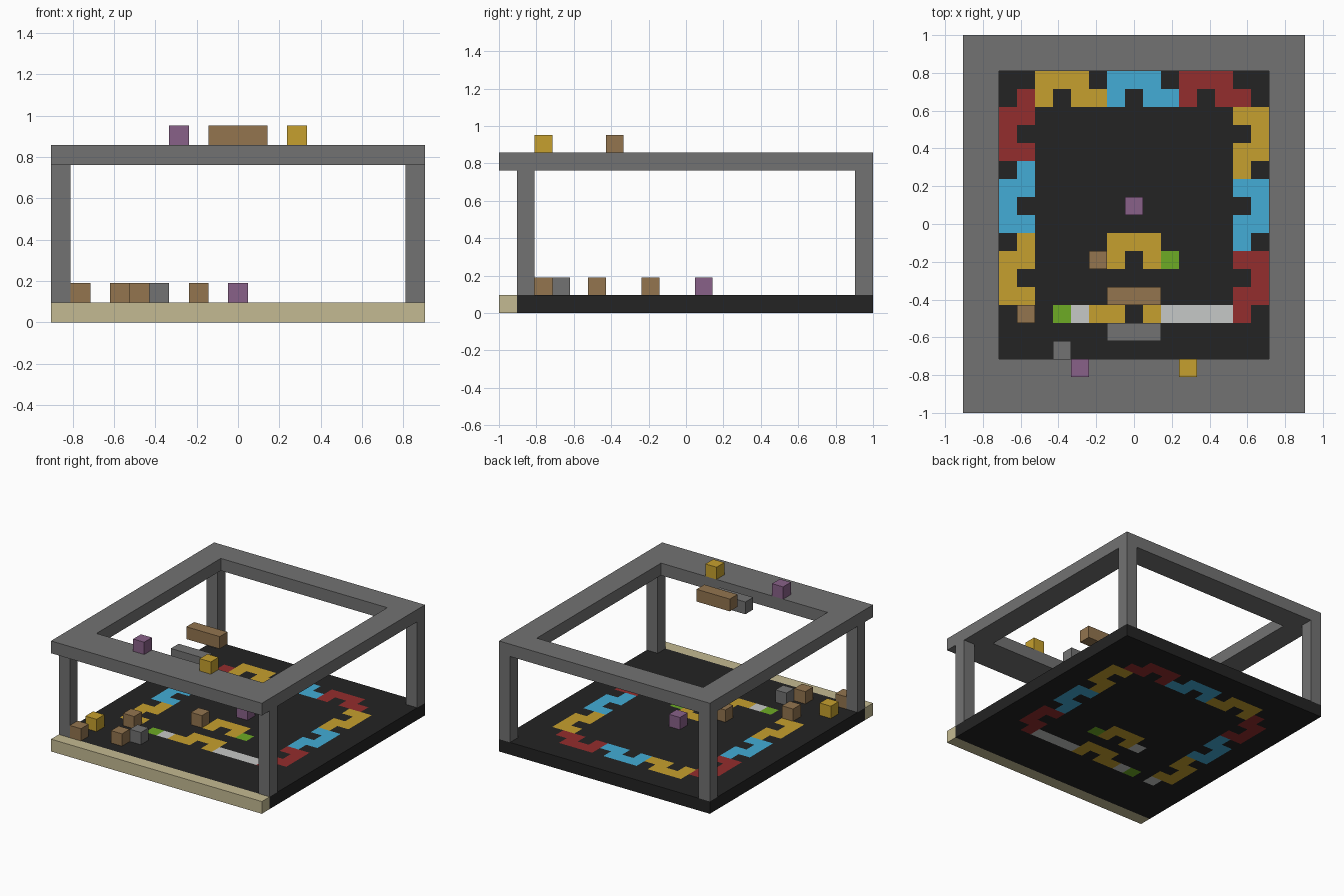
import bpy
import bmesh

cube = bpy.data.objects.get("Cube")
if cube:
    bpy.data.objects.remove(cube, do_unlink=True)

C = 2 / 21            # size of one block
NX, NY = 19, 21       # blocks across and deep


def material(name, rgb):
    lin = [((v / 255 + 0.055) / 1.055) ** 2.4 for v in rgb] + [1]
    m = bpy.data.materials.new(name)
    m.use_nodes = True
    m.diffuse_color = lin
    bsdf = m.node_tree.nodes["Principled BSDF"]
    bsdf.inputs["Base Color"].default_value = lin
    bsdf.inputs["Roughness"].default_value = 0.9
    return m


COLORS = {
    "black": (35, 35, 35), "yellow": (198, 160, 46), "blue": (67, 172, 214),
    "red": (148, 45, 45), "white": (198, 200, 199), "green": (109, 171, 37),
    "grey": (114, 114, 114), "brown": (147, 117, 79), "purple": (137, 97, 137),
    "tan": (196, 186, 146),
}
MATS = {n: material(n, c) for n, c in COLORS.items()}


def pos(i, j, k):
    """Block corner to world position."""
    return ((i - NX / 2) * C, (j - NY / 2) * C, k * C)


def finish(name, bm, mats):
    me = bpy.data.meshes.new(name)
    bm.to_mesh(me)
    bm.free()
    ob = bpy.data.objects.new(name, me)
    bpy.context.collection.objects.link(ob)
    for m in mats:
        me.materials.append(MATS[m])
    return ob


def box(name, color, at, size=(1, 1, 1)):
    bm = bmesh.new()
    bmesh.ops.create_cube(bm, size=C)
    bmesh.ops.scale(bm, vec=size, verts=bm.verts)
    ob = finish(name, bm, [color])
    ob.location = pos(*[a + s / 2 for a, s in zip(at, size)])
    return ob


def thicken(ob):
    mod = ob.modifiers.new("thickness", "SOLIDIFY")
    mod.thickness = C
    mod.offset = -1


# Inlay pattern of the floor: interlocking arch tiles round a loop
cells = {}


def arch(color, start, along, inward):
    (x, y), (ax, ay), (ix, iy) = start, along, inward
    for n in range(3):
        cells[x + n * ax, y + n * ay] = color
    for n in (0, 2, 3):
        cells[x + n * ax + ix, y + n * ay + iy] = color


for n, (top, right, left) in enumerate([("yellow", "yellow", "yellow"),
                                        ("blue", "blue", "blue"),
                                        ("red", "red", "red")]):
    arch(top, (4 + 4 * n, 18), (1, 0), (0, -1))
    arch(right, (16, 16 - 4 * n), (0, -1), (-1, 0))
    arch(left, (2, 6 + 4 * n), (0, 1), (1, 0))
for y in (6, 9):
    arch("yellow", (10, y), (-1, 0), (0, -1))
for x in (3, 6, 11, 12, 13, 14):
    cells[x, 5] = "white"
cells[7, 8] = "white"
cells[5, 5] = cells[11, 8] = "green"

# Floor slab, coloured cell by cell
floor_mats = ["black", "yellow", "blue", "red", "white", "green"]
bm = bmesh.new()
bmesh.ops.create_grid(bm, x_segments=NX, y_segments=NY - 1, size=0.5)
bmesh.ops.scale(bm, vec=(NX * C, (NY - 1) * C, 1), verts=bm.verts)
bmesh.ops.translate(bm, vec=(0, C / 2, C), verts=bm.verts)
for f in bm.faces:
    p = f.calc_center_median()
    cell = (int(p.x / C + NX / 2), int(p.y / C + NY / 2))
    f.material_index = floor_mats.index(cells.get(cell, "black"))
thicken(finish("floor", bm, floor_mats))
box("front_step", "tan", (0, 0, 0), (NX, 1, 1))

# Corner posts
for side, x in (("right", 0), ("left", NX - 1)):
    for end, y in (("front", 1), ("back", NY - 1)):
        box(f"{end}_{side}_post", "grey", (x, y, 1), (1, 1, 7))

# Roof frame with a rectangular opening
bm = bmesh.new()


def ring(x0, y0, x1, y1):
    return [bm.verts.new(pos(x, y, 9))
            for x, y in ((x0, y0), (x1, y0), (x1, y1), (x0, y1))]


outer, inner = ring(0, 0, NX, NY), ring(2, 3, NX - 2, NY - 2)
for n in range(4):
    m = (n + 1) % 4
    bm.faces.new((outer[n], outer[m], inner[m], inner[n]))
thicken(finish("roof_frame", bm, ["grey"]))

# Floating bars
box("upper_bar", "brown", (8, 6, 9), (3, 1, 1))
box("lower_bar", "grey", (8, 4, 8), (3, 1, 1))

# Loose blocks on the floor and roof
for name, color, at in [
    ("corner_block", "brown", (1, 1, 1)), ("side_block", "yellow", (1, 3, 1)),
    ("front_block", "brown", (4, 2, 1)), ("stone_block", "grey", (5, 3, 1)),
    ("path_block", "brown", (3, 5, 1)), ("arch_block", "brown", (7, 8, 1)),
    ("centre_block", "purple", (9, 11, 1)),
    ("roof_right_block", "purple", (6, 2, 9)),
    ("roof_left_block", "yellow", (12, 2, 9)),
]:
    box(name, color, at)
